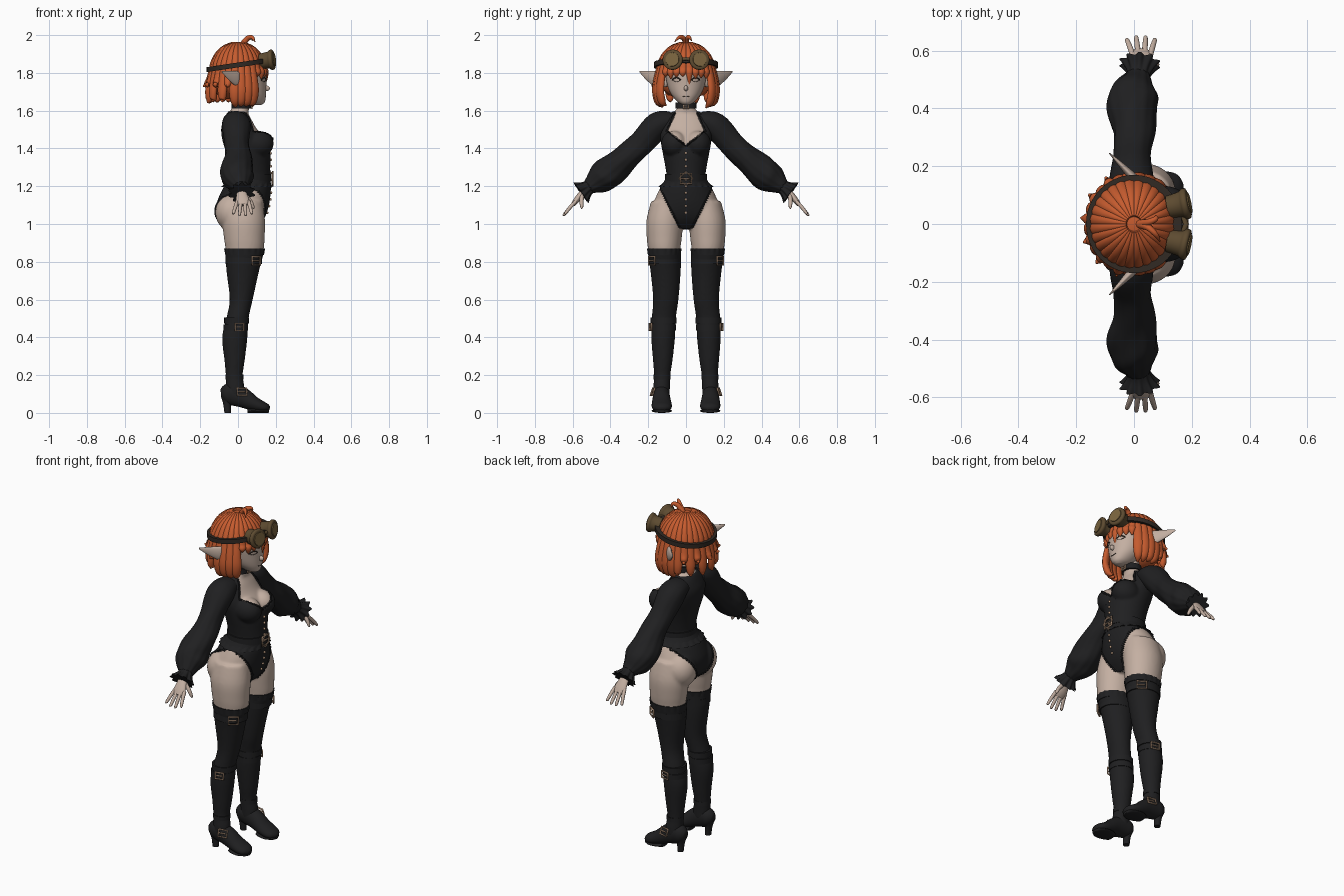
import bpy, bmesh, math, random
from math import sin, cos, pi, radians
from mathutils import Vector, Matrix
from mathutils.bvhtree import BVHTree

if "Cube" in bpy.data.objects:
    bpy.data.objects.remove(bpy.data.objects["Cube"])

random.seed(4)
X, Y, Z = Vector((1, 0, 0)), Vector((0, 1, 0)), Vector((0, 0, 1))


def material(name, rgb):
    m = bpy.data.materials.new(name)
    m.diffuse_color = (*rgb, 1)
    m.use_nodes = True
    m.node_tree.nodes["Principled BSDF"].inputs["Base Color"].default_value = m.diffuse_color
    return m


SKIN = material("skin", (.55, .43, .36))
BLACK = material("black cloth", (.014, .014, .015))
HAIR = material("orange hair", (.56, .105, .028))
LEATHER = material("dark leather", (.03, .022, .017))
BRONZE = material("goggle bronze", (.11, .07, .03))
LENS = material("amber lens", (.2, .13, .05))
METAL = material("buckle metal", (.5, .33, .22))


def finish(bm, name, mat):
    bmesh.ops.recalc_face_normals(bm, faces=bm.faces[:])
    me = bpy.data.meshes.new(name)
    bm.to_mesh(me)
    bm.free()
    me.materials.append(mat)
    me.shade_smooth()
    me.set_sharp_from_angle(angle=radians(55))
    ob = bpy.data.objects.new(name, me)
    bpy.context.collection.objects.link(ob)
    return ob


def loft(name, rings, mat, ref=None, n=28, sub=4, wave=None):
    """Skin elliptical rings (x, y, z, ra, rb); horizontal unless ref gives the rb direction."""
    ps, last = [], len(rings) - 1
    for i in range(last):
        a, b, c, d = (rings[max(i - 1, 0)], rings[i], rings[i + 1], rings[min(i + 2, last)])
        for k in range(sub):
            t = k / sub
            ps.append([.5 * (2 * q + (r - p) * t + (2 * p - 5 * q + 4 * r - s) * t * t
                             + (3 * q - p - 3 * r + s) * t ** 3) for p, q, r, s in zip(a, b, c, d)])
    ps.append(list(rings[-1]))
    bm, loops = bmesh.new(), []
    for i, p in enumerate(ps):
        c, u, v = Vector(p[:3]), X, Y
        if ref:
            t = (Vector(ps[min(i + 1, len(ps) - 1)][:3]) - Vector(ps[max(i - 1, 0)][:3])).normalized()
            r = ref(c)
            v = (r - t * r.dot(t)).normalized()
            u = t.cross(v)
        ring = []
        for k in range(n):
            a = 2 * pi * k / n
            w = wave(i / (len(ps) - 1), a) if wave else 1
            ring.append(bm.verts.new(c + (u * max(p[3], .001) * cos(a) + v * max(p[4], .001) * sin(a)) * w))
        loops.append(ring)
    for p, q in zip(loops, loops[1:]):
        for k in range(n):
            bm.faces.new((p[k], p[(k + 1) % n], q[(k + 1) % n], q[k]))
    bm.faces.new(loops[0])
    bm.faces.new(loops[-1])
    return finish(bm, name, mat)


def ball(name, c, r, mat):
    bm = bmesh.new()
    bmesh.ops.create_uvsphere(bm, u_segments=28, v_segments=18, radius=1,
                              matrix=Matrix.Translation(c) @ Matrix.Diagonal((*r, 1)))
    return finish(bm, name, mat)


def tube(name, pts, r, mat, cyclic=False):
    cu = bpy.data.curves.new(name, 'CURVE')
    cu.dimensions, cu.bevel_depth, cu.bevel_resolution, cu.use_fill_caps = '3D', r, 1, True
    sp = cu.splines.new('POLY')
    sp.points.add(len(pts) - 1)
    for q, p in zip(sp.points, pts):
        q.co = (*p, 1)
    sp.use_cyclic_u = cyclic
    cu.materials.append(mat)
    ob = bpy.data.objects.new(name, cu)
    bpy.context.collection.objects.link(ob)


def band(name, x, y, z, rx, ry, h, mat, tilt=0):
    ob = loft(name, [(x, y, z - h, rx - .012, ry - .012), (x, y, z - h, rx, ry),
                     (x, y, z + h, rx, ry), (x, y, z + h, rx - .012, ry - .012)], mat, n=48, sub=1)
    for v in ob.data.vertices:
        v.co.z += tilt * v.co.x


def buckle(name, c, normal, w, h):
    c, nrm = Vector(c), Vector(normal).normalized()
    side = Z.cross(nrm).normalized()
    up = nrm.cross(side)
    tube(name, [c + side * w * a + up * h * b for a, b in ((1, 1), (-1, 1), (-1, -1), (1, -1))], .005, METAL, True)
    tube(name + "_prong", [c - side * w, c + side * w * .6], .004, METAL)


def tree_of(ob):
    return BVHTree.FromPolygons([v.co for v in ob.data.vertices], [p.vertices[:] for p in ob.data.polygons])


def project(tree, pts, d=1, off=.003):
    hits = [tree.ray_cast(Vector((d, y, z)), Vector((-d, 0, 0)))[0] for y, z in pts]
    return [h + X * d * off for h in hits if h]


# Body: torso, bust, hips and legs fused into one smooth surface
parts = [loft("torso", [(.02, 0, 1.72, .042, .042), (.018, 0, 1.64, .042, .042), (.01, 0, 1.605, .048, .052),
                        (0, 0, 1.585, .055, .08), (0, 0, 1.555, .07, .12), (.005, 0, 1.51, .09, .135),
                        (.03, 0, 1.45, .11, .132), (.053, 0, 1.38, .113, .12), (.062, 0, 1.3, .105, .105),
                        (.063, 0, 1.245, .105, .102), (.045, 0, 1.18, .125, .142), (.025, 0, 1.1, .135, .175),
                        (.02, 0, 1.03, .115, .175), (.02, 0, .975, .07, .1)], SKIN, n=48)]
for s in (1, -1):
    parts.append(ball("bust", (.108, s * .062, 1.425), (.077, .066, .068), SKIN))
    parts.append(ball("buttock", (-.03, s * .092, 1.06), (.09, .09, .1), SKIN))
    leg = [(.03, .1, 1.12, .1, .085), (.03, .112, 1.02, .113, .097), (.033, .115, .93, .108, .093),
           (.035, .115, .86, .1, .085), (.025, .108, .75, .082, .076), (.017, .107, .6, .057, .063),
           (-.003, .118, .5, .055, .06), (-.017, .121, .4, .063, .059), (-.018, .123, .28, .05, .048),
           (-.02, .126, .2, .041, .039), (-.015, .129, .14, .045, .04), (-.015, .13, .09, .045, .04)]
    parts.append(loft("leg", [(x, s * y, z, a, b) for x, y, z, a, b in leg], SKIN, n=36))
bm = bmesh.new()
for o in parts:
    bm.from_mesh(o.data)
    bpy.data.objects.remove(o)
body = finish(bm, "body", SKIN)
mod = body.modifiers.new("fuse", 'REMESH')
mod.mode, mod.voxel_size = 'VOXEL', .008
mod = body.modifiers.new("soften", 'SMOOTH')
mod.factor, mod.iterations = .5, 5
bpy.context.view_layer.update()
me = bpy.data.meshes.new_from_object(body.evaluated_get(bpy.context.evaluated_depsgraph_get()))
bpy.data.objects.remove(body)


# Clothing on the body: cut along the garment edges, then colour and raise the cloth
def clothed(p):
    y = abs(p.y)
    if p.z > 1.595 or .86 < p.z < .975:
        return False
    if p.z > 1.4:
        return not (p.x > 0 and y < .05 + (1.6 - p.z) * .45 and p.z > 1.41 + .8 * y)
    return p.z < .86 or p.z > 1.215 or y < .03 + (p.z - .98) * .5


bm = bmesh.new()
bm.from_mesh(me)
cuts = [((0, 0, z), Z) for z in (.86, 1.215, 1.595)] + [((0, 0, 0), X)]
for s in (1, -1):
    cuts += [((0, s * .03, .98), (0, s, -.5)), ((0, 0, 1.41), (0, -.8 * s, 1)), ((0, s * .05, 1.6), (0, s, .45))]
for co, no in cuts:
    bmesh.ops.bisect_plane(bm, geom=bm.verts[:] + bm.edges[:] + bm.faces[:], plane_co=co, plane_no=no)
for f in bm.faces:
    f.material_index = int(clothed(f.calc_center_median()))
bm.normal_update()
for v in [v for v in bm.verts if all(f.material_index for f in v.link_faces)]:
    v.co += v.normal * .004
body = finish(bm, "body_and_bodysuit", SKIN)
body.data.materials.append(BLACK)
skin_tree = tree_of(body)

# Frilled garment edges and front clasps
for s in (1, -1):
    zig = [(i, .006 * (i % 2)) for i in range(40)]
    for d, nm in ((1, "front"), (-1, "back")):
        pts = project(skin_tree, [(s * (.03 + i * .0027 + w), .98 + i * .0054) for i, w in zig], d)
        if len(pts) > 1:
            tube("leg_frill_" + nm, pts, .005, BLACK)
    tube("neckline_frill", project(skin_tree, [(s * i * .0025, 1.41 + i * .002 + w) for i, w in zig]), .005, BLACK)
    tube("bolero_frill", project(skin_tree, [(s * (.1 - i * .00112 + w), 1.49 + i * .0025) for i, w in zig]), .005, BLACK)
for i, p in enumerate(project(skin_tree, [(0, 1.06 + .035 * i) for i in range(10)])):
    ball("front_clasp", p, (.006, .007, .007), METAL)

# Waist belt and choker
band("waist_belt", .063, 0, 1.245, .113, .111, .02, BLACK)
buckle("belt_buckle", (.182, 0, 1.24), X, .03, .027)
tube("belt_buckle_diamond", [(.184, y * .038, 1.24 + z * .038) for y, z in ((1, 0), (0, 1), (-1, 0), (0, -1))], .004, METAL, True)
loft("peplum_frill", [(.06, 0, 1.225, .112, .112), (.045, 0, 1.195, .133, .145)], BLACK, n=96, sub=3,
     wave=lambda t, a: 1 + .03 * t * cos(20 * a))
band("choker", .018, 0, 1.627, .053, .056, .016, BLACK)
buckle("choker_buckle", (.073, 0, 1.625), X, .014, .012)

# Sleeves, cuffs, hands, shoes and leg straps, both sides
for s in (1, -1):
    def m(rings):
        return [(r[0], s * r[1], *r[2:]) for r in rings]
    loft("sleeve", m([(-.01, .07, 1.55, .045, .06), (-.01, .15, 1.522, .07, .076), (-.005, .24, 1.425, .066, .064),
                      (0, .32, 1.35, .07, .072), (-.005, .4, 1.28, .083, .086), (0, .455, 1.238, .076, .08),
                      (.012, .5, 1.205, .047, .05), (.015, .52, 1.19, .034, .036)]), BLACK, lambda p: X, n=48, sub=6,
         wave=lambda t, a: 1 + .035 * sin(pi * t) * sin(3 * a + 22 * t) + .03 * t * cos(12 * a))
    loft("cuff_frill", m([(.015, .508, 1.2, .036, .038), (.018, .53, 1.184, .042, .045), (.02, .556, 1.165, .06, .065)]),
         BLACK, lambda p: X, n=80, wave=lambda t, a: 1 + .14 * t * cos(10 * a))
    loft("palm", m([(.018, .52, 1.19, .018, .022), (.02, .555, 1.158, .016, .028), (.024, .583, 1.122, .015, .036),
                    (.026, .6, 1.1, .01, .028)]), SKIN, lambda p: X)
    for i in range(4):
        x0, x1, b = -.004 + .02 * i, -.024 + .032 * i, .008 * (i in (1, 2))
        loft("finger", m([(x0, .583, 1.12, .01, .01), ((x0 + x1) / 2, .612, 1.09, .0095, .0095),
                          (x1, .637 + b, 1.058 - b, .0075, .0075), (x1, .641 + b, 1.052 - b, .002, .002)]),
             SKIN, lambda p: X, n=12)
    loft("thumb", m([(.035, .55, 1.155, .012, .012), (.065, .553, 1.12, .011, .011), (.08, .552, 1.09, .008, .008),
                     (.084, .552, 1.08, .002, .002)]), SKIN, lambda p: X, n=12)
    loft("shoe", m([(-.09, .13, .1, .02, .025), (-.065, .13, .102, .04, .05), (-.02, .13, .098, .043, .06),
                    (.03, .13, .078, .046, .052), (.08, .129, .05, .052, .04), (.12, .128, .034, .053, .032),
                    (.15, .128, .026, .043, .024), (.167, .128, .02, .018, .012)]), BLACK, lambda p: Z)
    loft("sole", m([(.05, .129, .012, .035, .012), (.08, .129, .012, .05, .012), (.12, .128, .01, .053, .01),
                    (.155, .128, .01, .035, .01), (.165, .128, .01, .015, .008)]), BLACK, lambda p: Z)
    loft("shoe_heel", m([(-.06, .13, .09, .032, .035), (-.058, .13, .05, .021, .022), (-.055, .13, 0, .017, .018)]), BLACK)
    loft("stocking_frill", m([(.035, .115, .835, .102, .087), (.035, .115, .87, .106, .091)]), BLACK, n=96, sub=3,
         wave=lambda t, a: 1 + .025 * t * cos(18 * a))
    band("thigh_strap", .03, s * .112, .805, .097, .086, .018, BLACK)
    buckle("thigh_buckle", (.097, s * .182, .805), (.6, s * .8, 0), .026, .022)
    band("boot_cuff", -.007, s * .119, .488, .066, .068, .016, BLACK)
    band("knee_strap", -.012, s * .12, .452, .066, .066, .015, BLACK)
    buckle("knee_buckle", (.008, s * .188, .455), (.25, s, 0), .024, .019)
    band("ankle_strap", -.018, s * .127, .19, .047, .045, .012, BLACK)
    buckle("shoe_buckle", (.022, s * .176, .112), (.2, s, .35), .025, .02)

# Head, nose, lids, mouth and pointed ears
head = loft("head", [(.105, 0, 1.63, .018, .016), (.09, 0, 1.643, .05, .04), (.075, 0, 1.67, .072, .066),
                     (.06, 0, 1.7, .089, .086), (.05, 0, 1.74, .1, .1), (.04, 0, 1.8, .111, .112),
                     (.015, 0, 1.87, .12, .12), (0, 0, 1.93, .09, .09), (0, 0, 1.95, .03, .03)], SKIN, n=40)
face = tree_of(head)
ball("nose", (.149, 0, 1.718), (.02, .011, .015), SKIN)
tube("mouth", project(face, [(-.02 + i * .005, 1.673 + .004 * abs(i - 4) / 4) for i in range(9)], off=0), .0022, LEATHER)
for s in (1, -1):
    for nm, h, r in (("upper_lid", .012, .0035), ("lower_lid", -.01, .0015)):
        tube(nm, project(face, [(s * (.028 + .005 * i), 1.763 + h * sin(pi * i / 9)) for i in range(10)], off=0), r, LEATHER)
    loft("ear", [(.03, s * .095, 1.755, .012, .028), (.005, s * .15, 1.765, .016, .042),
                 (-.04, s * .2, 1.785, .01, .027), (-.085, s * .245, 1.807, .002, .004)], SKIN, lambda p: Z)

# Hair: an inner cap with a ring of overlapping locks
C, N = Vector((0, 0, 1.8)), 28
cap = ball("hair_cap", C, (.142, .147, .155), HAIR)
bm = bmesh.new()
bm.from_mesh(cap.data)
bmesh.ops.delete(bm, geom=[v for v in bm.verts if v.co.z < 1.68 or (v.co.x > .03 and v.co.z < 1.83)], context='VERTS')
bm.to_mesh(cap.data)
bm.free()
ball("hair_back", (-.05, 0, 1.75), (.09, .135, .088), HAIR)
for i in range(N):
    deg = (i + .5) * 360 / N
    f, az = radians(deg), min(deg, 360 - deg)
    j = random.uniform(-.008, .008)
    if az < 50:       # fringe
        tail = [(1.04, 1.8, .02), (1.04, 1.775 + j - (.035 if i == 0 else 0), .003)]
    elif az < 100:    # long side locks
        tail = [(1.08, 1.76, .027), (1.12, 1.7, .03), (1.02, 1.645, .022), (.85, 1.622 + j, .004)]
    elif i % 2:       # flicked-out back locks
        tail = [(1.07, 1.77, .024), (1.18, 1.74, .018), (1.33, 1.735 + j, .003)]
    else:             # tucked back locks
        tail = [(1.08, 1.75, .026), (1.12, 1.7, .026), (1.1, 1.66, .017), (1.16, 1.645 + j, .004)]
    rings = []
    for th in (10, 30, 50, 70, 82):
        a = radians(th)
        rings.append((.14 * sin(a) * cos(f), .145 * sin(a) * sin(f), 1.8 + .155 * cos(a),
                      .005 + .018 * sin(a), .012 + .004 * sin(a)))
    rings += [(.14 * k * cos(f), .145 * k * sin(f), z, w, min(w, .018)) for k, z, w in tail]
    loft("hair_lock", rings, HAIR, lambda p: p - C, n=12)
for tip in ((.09, -.06, 1.965), (.075, .03, 1.97)):
    loft("hair_curl", [(.02, 0, 1.945, .016, .016), (.05, tip[1] * .2, 1.982, .014, .012),
                       (.075, tip[1] * .6, 1.988, .01, .009), (*tip, .002, .002)], HAIR, lambda p: Y, n=12)

# Goggles worn on the forehead
band("goggle_strap", 0, 0, 1.842, .166, .17, .013, LEATHER, .15)
for s in (1, -1):
    o, d = Vector((.118, s * .058, 1.862)), Vector((.97, .2 * s, .12)).normalized()
    loft("goggle_rim", [(*(o + d * t), r, r) for t, r in ((0, .04), (.045, .045), (.055, .053), (.07, .053), (.074, .042))],
         BRONZE, lambda p: Z, n=32, sub=2)
    loft("goggle_lens", [(*(o + d * t), r, r) for t, r in ((.068, .038), (.078, .036))], LENS, lambda p: Z, n=32, sub=1)
tube("goggle_bridge", [(.17, -.03, 1.87), (.18, 0, 1.875), (.17, .03, 1.87)], .01, BRONZE)
